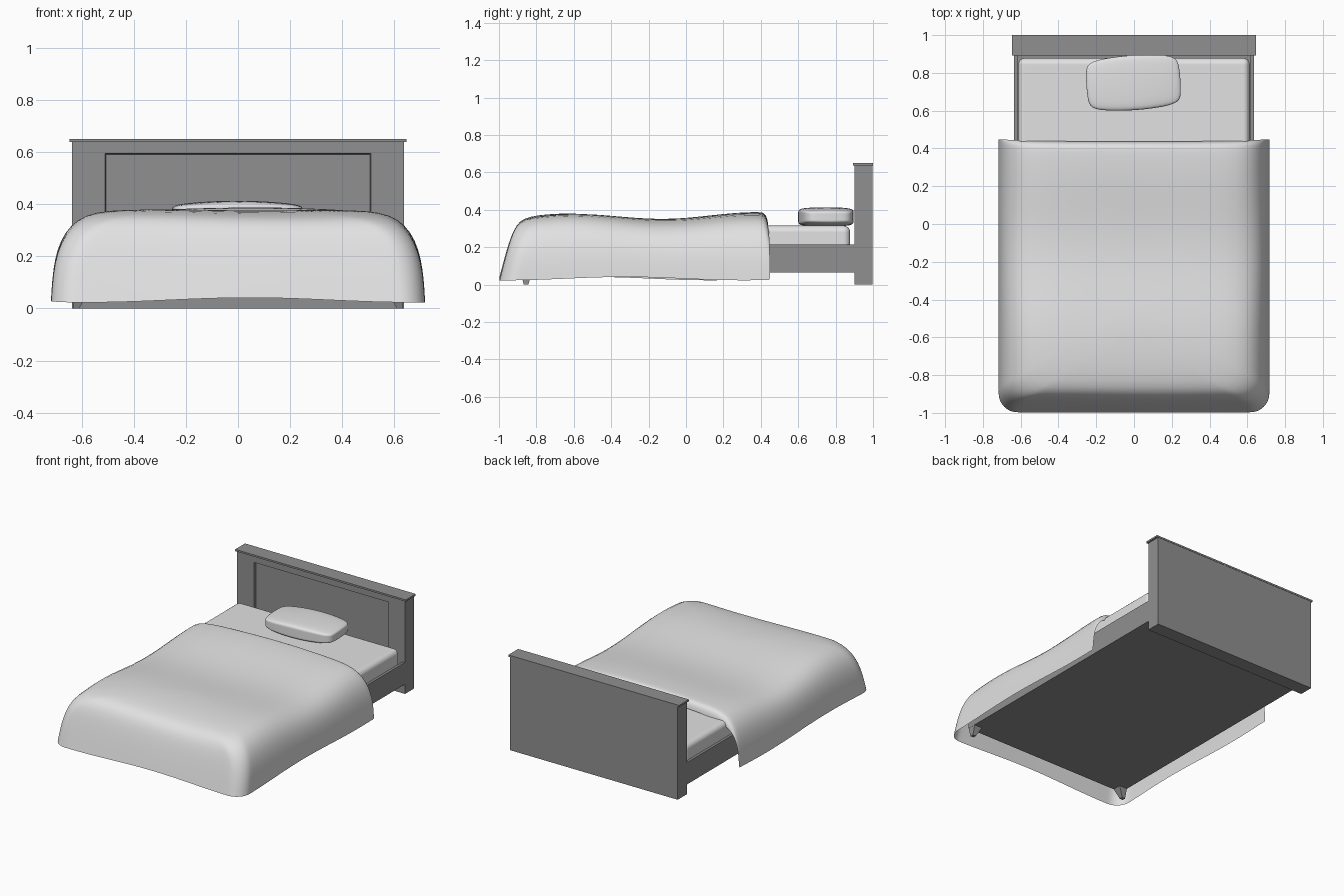
import bpy, bmesh, math
from mathutils import Matrix, Vector

old = bpy.data.objects.get("Cube")
if old:
    bpy.data.objects.remove(old, do_unlink=True)


def make_material(name, value):
    mat = bpy.data.materials.new(name)
    mat.use_nodes = True
    colour = (value, value, value, 1)
    mat.diffuse_color = colour
    mat.node_tree.nodes["Principled BSDF"].inputs["Base Color"].default_value = colour
    return mat


linen = make_material("pale linen", 0.76)
wood = make_material("dark grey wood", 0.28)


def finish(bm, name, mat, smooth=False):
    mesh = bpy.data.meshes.new(name)
    bm.to_mesh(mesh)
    bm.free()
    mesh.materials.append(mat)
    obj = bpy.data.objects.new(name, mesh)
    bpy.context.collection.objects.link(obj)
    if smooth:
        for poly in mesh.polygons:
            poly.use_smooth = True
    return obj


def box_mesh(lo, hi):
    bm = bmesh.new()
    bmesh.ops.create_cube(bm, size=1)
    for v in bm.verts:
        v.co = [l + (h - l) * (c + 0.5) for l, h, c in zip(lo, hi, v.co)]
    return bm


def box(name, lo, hi, mat):
    return finish(box_mesh(lo, hi), name, mat)


# Headboard with a recessed front panel
bm = box_mesh((-0.636, 0.9, 0), (0.636, 0.998, 0.638))
bm.normal_update()
front = min(bm.faces, key=lambda f: f.calc_center_median().y)
bmesh.ops.inset_region(bm, faces=[front], thickness=0.05)
for v in front.verts:
    v.co.x = math.copysign(0.51, v.co.x)
    v.co.z = 0.595 if v.co.z > 0.3 else 0.12
bm.normal_update()
bmesh.ops.inset_region(bm, faces=[front], thickness=0.005, depth=-0.02)
finish(bm, "headboard", wood)
box("headboard_cap", (-0.647, 0.893, 0.638), (0.647, 1.0, 0.65), wood)

# Bed frame: base, rails and tapered front feet
box("frame_base", (-0.634, -0.885, 0.065), (0.634, 0.9, 0.1), wood)
box("foot_rail", (-0.612, -0.885, 0.1), (0.612, -0.867, 0.215), wood)
for side, name in ((1, "left"), (-1, "right")):
    xs = sorted((side * 0.617, side * 0.634))
    box(name + "_rail", (xs[0], -0.885, 0.1), (xs[1], 0.9, 0.215), wood)
    bm = box_mesh((-0.03, -0.03, 0), (0.03, 0.03, 0.065))
    for v in bm.verts:
        taper = 0.4 if v.co.z < 0.01 else 1
        v.co.x = 0.03 - (0.03 - v.co.x) * taper
        v.co.y *= taper
        v.co.x = side * (v.co.x + 0.603)
        v.co.y -= 0.855
    bmesh.ops.recalc_face_normals(bm, faces=bm.faces)
    finish(bm, name + "_front_foot", wood)

# Mattress with soft edges
mattress = finish(box_mesh((-0.613, -0.865, 0.1), (0.613, 0.878, 0.315)),
                  "mattress", linen, True)
bevel = mattress.modifiers.new("Soft edges", "BEVEL")
bevel.width = 0.035
bevel.segments = 5
bevel.harden_normals = True

# Pillow: a subdivided box, fuller in the middle
bm = bmesh.new()
bmesh.ops.create_cube(bm, size=2)
bmesh.ops.subdivide_edges(bm, edges=bm.edges, cuts=3, use_grid_fill=True)
for v in bm.verts:
    x, y, z = v.co
    v.co = (x * 0.25 * (1 - 0.04 * y * y),
            y * (0.147 - 0.022 * x * x),
            z * (0.053 - 0.016 * x * x - 0.006 * y * y))
bmesh.ops.transform(bm, verts=bm.verts, matrix=Matrix.Translation((-0.003, 0.748, 0.362))
                    @ Matrix.Rotation(math.radians(4), 4, "Z"))
pillow = finish(bm, "pillow", linen, True)
pillow.modifiers.new("Rounding", "SUBSURF").levels = 2
pillow.modifiers["Rounding"].render_levels = 2

# Duvet: nested U-shaped outlines (half width, front y, height) from hem to middle
RINGS = [(0.717, -0.997, 0.032), (0.713, -0.98, 0.1), (0.703, -0.959, 0.18),
         (0.68, -0.938, 0.25), (0.642, -0.917, 0.302), (0.585, -0.888, 0.338),
         (0.5, -0.84, 0.356), (0.35, -0.74, 0.363), (0.16, -0.6, 0.366),
         (0, -0.48, 0.366)]
SIDE, ARC, ACROSS = 24, 8, 24
LIP = [(0.437, 0.052), (0.432, 0.024), (0.418, 0.005)]


def half_outline(w, f):
    """Points from the head edge around the corner to the front middle: x, y, drop."""
    r = min(0.1, w)
    pts = [(w, y, d) for y, d in LIP]
    for i in range(SIDE):
        pts.append((w, 0.4 + (f + r - 0.4) * i / SIDE, 0))
    for i in range(ARC):
        a = math.pi / 2 * i / ARC
        pts.append((w - r + r * math.cos(a), f + r - r * math.sin(a), 0))
    for i in range(ACROSS // 2 + 1):
        pts.append(((w - r) * (1 - 2 * i / ACROSS), f, 0))
    return pts


def drape(x, y, z, drop):
    top = min(1, max(0, (z - 0.03) / 0.31)) ** 2
    z += top * (0.017 * math.cos(2 * math.pi * (y + 0.62)) - drop
                + 0.005 * math.sin(5 * x + 3 * y))
    z += (1 - top) * 0.009 * math.sin(5 * y - 5 * x + 0.5)
    y += 0.012 * (x / 0.72) ** 4 * max(0, y) / 0.44
    return Vector((x, y, z))


bm = bmesh.new()
rows = []
for w, f, z in RINGS:
    half = half_outline(w, f)
    path = half + [(-x, y, d) for x, y, d in reversed(half[:-1])]
    rows.append([bm.verts.new(drape(x, y, z, d)) for x, y, d in path])
for a, b in zip(rows, rows[1:]):
    for i in range(len(a) - 1):
        bm.faces.new((a[i], b[i], b[i + 1], a[i + 1]))
bmesh.ops.remove_doubles(bm, verts=bm.verts, dist=0.0005)
bmesh.ops.recalc_face_normals(bm, faces=bm.faces)
if sum(f.normal.z for f in bm.faces) < 0:
    bmesh.ops.reverse_faces(bm, faces=bm.faces)
duvet = finish(bm, "duvet", linen, True)
sub = duvet.modifiers.new("Soft cloth", "SUBSURF")
sub.levels = sub.render_levels = 1
